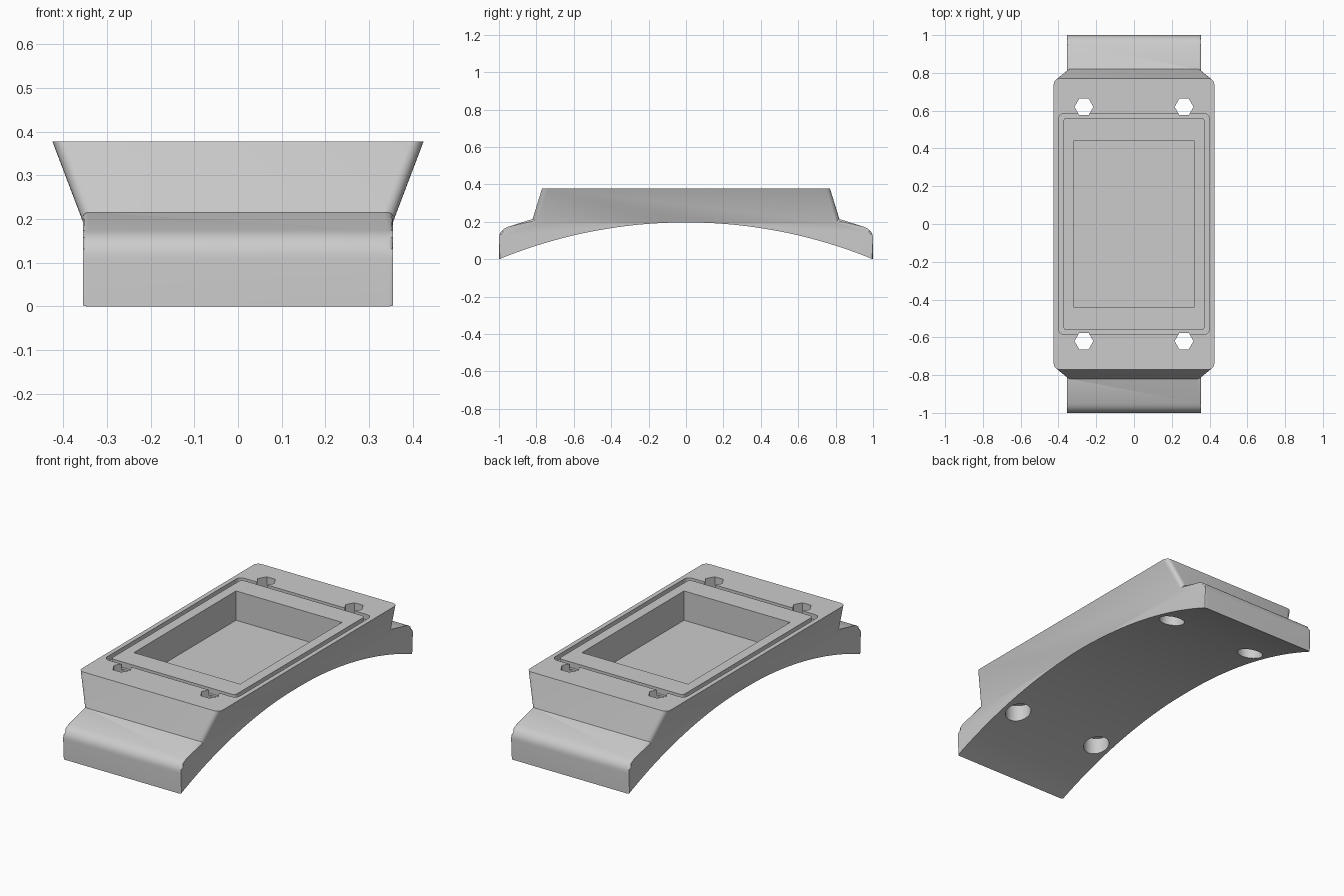
import bpy
import bmesh
import math

cube = bpy.data.objects.get("Cube")
if cube:
    bpy.data.objects.remove(cube, do_unlink=True)

grey = bpy.data.materials.new("plain grey")
grey.use_nodes = True
GREY = (0.6, 0.6, 0.6, 1)
grey.diffuse_color = GREY
grey.node_tree.nodes["Principled BSDF"].inputs["Base Color"].default_value = GREY

TOP = 0.377
ARCH = 0.197
RADIUS = (1 + ARCH ** 2) / (2 * ARCH)


def make(name, bm):
    bmesh.ops.recalc_face_normals(bm, faces=bm.faces)
    mesh = bpy.data.meshes.new(name)
    bm.to_mesh(mesh)
    bm.free()
    mesh.materials.append(grey)
    obj = bpy.data.objects.new(name, mesh)
    bpy.context.collection.objects.link(obj)
    return obj


def loft(lower, upper):
    """Closed solid between two matching rings of points."""
    bm = bmesh.new()
    a = [bm.verts.new(p) for p in lower]
    b = [bm.verts.new(p) for p in upper]
    bm.faces.new(a)
    bm.faces.new(b)
    for i in range(len(a)):
        j = (i + 1) % len(a)
        bm.faces.new((a[i], a[j], b[j], b[i]))
    return bm


def extrude_x(profile, half):
    return loft([(-half, y, z) for y, z in profile],
                [(half, y, z) for y, z in profile])


def rounded(hx, hy, r, z, steps=6):
    """Rounded rectangle ring at height z."""
    pts = []
    for k, (sx, sy) in enumerate(((1, 1), (-1, 1), (-1, -1), (1, -1))):
        for i in range(steps + 1):
            a = math.pi / 2 * (k + i / steps)
            pts.append((sx * (hx - r) + r * math.cos(a),
                        sy * (hy - r) + r * math.sin(a), z))
    return pts


def prism(name, x, y, r, sides, z0, z1):
    ring = [(x + r * math.cos(math.tau * i / sides),
             y + r * math.sin(math.tau * i / sides)) for i in range(sides)]
    return make(name, loft([(*p, z0) for p in ring], [(*p, z1) for p in ring]))


def combine(target, tool, operation):
    mod = target.modifiers.new(operation, 'BOOLEAN')
    mod.operation = operation
    mod.solver = 'EXACT'
    mod.object = tool
    bpy.context.view_layer.objects.active = target
    bpy.ops.object.modifier_apply(modifier=mod.name)
    bpy.data.objects.remove(tool, do_unlink=True)


# Saddle base: sloping feet with rounded ends
half = [(0.82, 0.215), (0.95, 0.174)]
for i in range(1, 9):
    t = i / 8
    half.append(((1 - t) ** 2 * 0.95 + 2 * t * (1 - t) + t * t,
                 (1 - t) ** 2 * 0.174 + 2 * t * (1 - t) * 0.157 + t * t * 0.11))
half.append((1, -0.1))
bm = extrude_x(half + [(-y, z) for y, z in reversed(half)], 0.355)
rim = [e for e in bm.edges
       if abs(e.verts[0].co.x - e.verts[1].co.x) < 1e-4
       and max(v.co.z for v in e.verts) > -0.05]
bmesh.ops.bevel(bm, geom=rim, offset=0.025, segments=5, profile=0.5,
                affect='EDGES', clamp_overlap=True)
body = make("saddle_housing", bm)

# Flared upper housing
combine(body, make("flared_top", loft(rounded(0.354, 0.828, 0.03, 0.19),
                                      rounded(0.425, 0.77, 0.03, TOP))), 'UNION')

# Curved underside
arc = []
for i in range(49):
    y = -1.1 + 2.2 * i / 48
    arc.append((y, ARCH - RADIUS + math.sqrt(RADIUS ** 2 - y * y)))
combine(body, make("arch_cutter", extrude_x(arc + [(1.1, -0.5), (-1.1, -0.5)], 0.6)),
        'DIFFERENCE')

# Open compartment
combine(body, make("pocket_cutter", extrude_x(
    [(-0.44, 0.217), (0.44, 0.217), (0.44, 0.5), (-0.44, 0.5)], 0.32)), 'DIFFERENCE')

# Seal groove around the compartment
groove = make("groove_cutter", loft(rounded(0.4, 0.585, 0.03, TOP - 0.03),
                                    rounded(0.4, 0.585, 0.03, 0.5)))
combine(groove, make("groove_core", loft(rounded(0.374, 0.562, 0.02, 0.3),
                                         rounded(0.374, 0.562, 0.02, 0.6))), 'DIFFERENCE')
combine(body, groove, 'DIFFERENCE')

# Hexagonal nut recesses with round counterbores below
for x in (-0.265, 0.265):
    for y in (-0.62, 0.62):
        combine(body, prism("hex_cutter", x, y, 0.05, 6, 0.15, 0.5), 'DIFFERENCE')
        combine(body, prism("bore_cutter", x, y, 0.066, 32, -0.1, 0.2), 'DIFFERENCE')

bpy.ops.object.select_all(action='DESELECT')
body.select_set(True)
bpy.context.view_layer.objects.active = body
bpy.ops.object.shade_smooth_by_angle(angle=math.radians(25))
